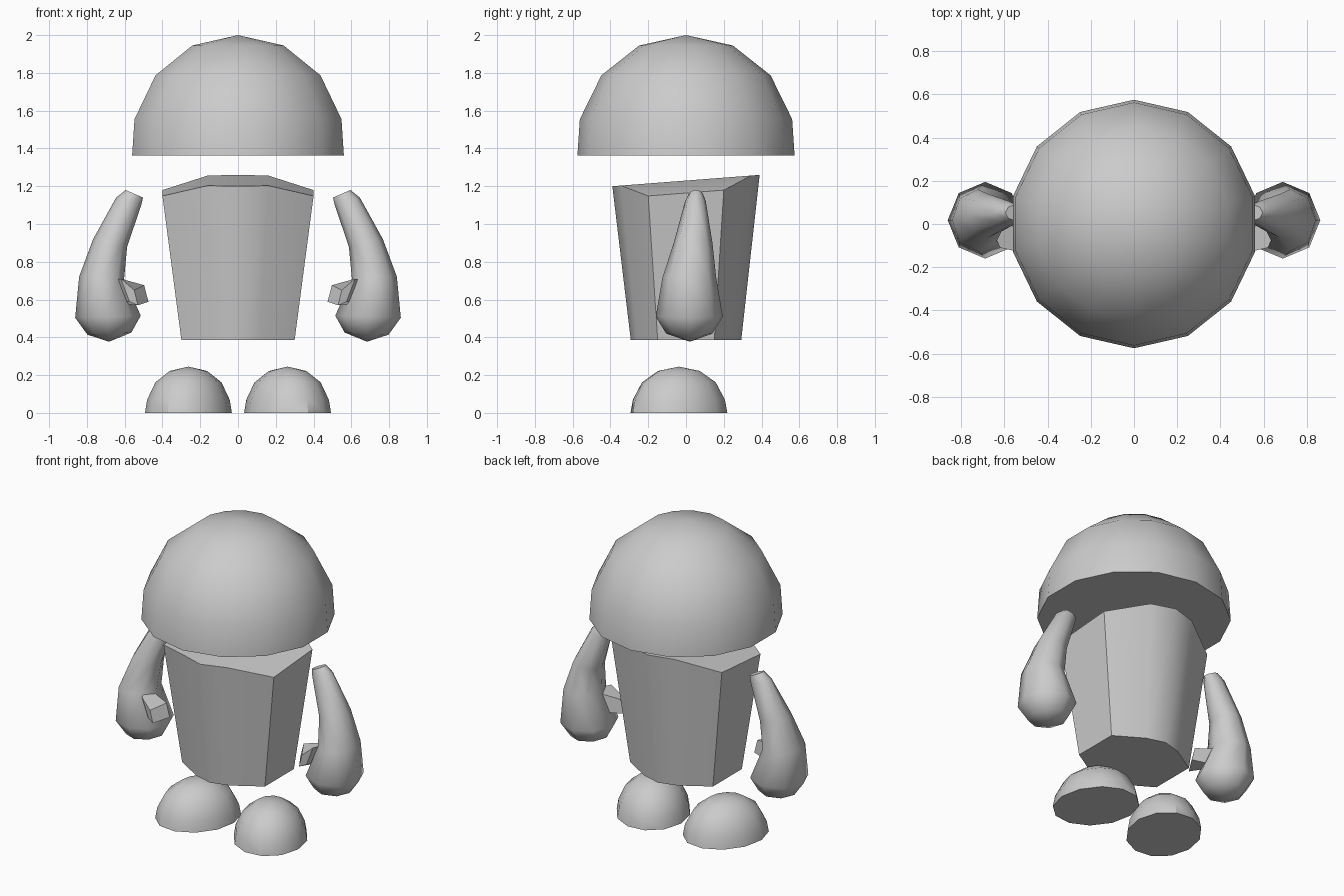
import bpy, bmesh
from math import sin, cos, pi, radians
from mathutils import Vector, Matrix

if "Cube" in bpy.data.objects:
    bpy.data.objects.remove(bpy.data.objects["Cube"])


def finish(name, bm, angle=35):
    bmesh.ops.recalc_face_normals(bm, faces=bm.faces)
    mesh = bpy.data.meshes.new(name)
    bm.to_mesh(mesh)
    bm.free()
    obj = bpy.data.objects.new(name, mesh)
    bpy.context.collection.objects.link(obj)
    bpy.ops.object.select_all(action='DESELECT')
    obj.select_set(True)
    bpy.context.view_layer.objects.active = obj
    bpy.ops.object.shade_smooth_by_angle(angle=radians(angle))
    return obj


def loft(rings, apex=None):
    """Skin a stack of rings; cap the start flat, and the end flat or with a fan."""
    bm = bmesh.new()
    loops = [[bm.verts.new(p) for p in ring] for ring in rings]
    n = len(loops[0])
    for a, b in zip(loops, loops[1:]):
        for i in range(n):
            j = (i + 1) % n
            bm.faces.new((a[i], a[j], b[j], b[i]))
    bm.faces.new(loops[0])
    if apex is None:
        bm.faces.new(loops[-1])
    else:
        tip = bm.verts.new(apex)
        for i in range(n):
            bm.faces.new((loops[-1][i], loops[-1][(i + 1) % n], tip))
    return bm


def dome(name, sides, profile, top, scale=(1, 1), turn=0, loc=(0, 0, 0)):
    rings = [[(r * scale[0] * sin(2 * pi * i / sides), r * scale[1] * cos(2 * pi * i / sides), z)
              for i in range(sides)] for r, z in profile]
    bm = loft(rings, (0, 0, top))
    bm.transform(Matrix.Translation(loc) @ Matrix.Rotation(turn, 4, 'Z'))
    return finish(name, bm)


# Head: flat-bottomed dome
dome("head", 14, [(.575, 1.362), (.562, 1.555), (.448, 1.787), (.248, 1.945)], 2.0)

# Body: tapered tub with a sloping, slightly crowned top
half = [(0, -.39), (.16, -.345), (.4, -.2), (.4, .2), (.16, .345), (0, .39)]
outline = half + [(-x, y) for x, y in half[-2:0:-1]]
bm = bmesh.new()
low = [bm.verts.new((x * .75, y * .75, .387)) for x, y in outline]
high = [bm.verts.new((x, y, 1.23 + .077 * y - (.066 if abs(x) > .3 else 0))) for x, y in outline]
for i in range(10):
    j = (i + 1) % 10
    bm.faces.new((low[i], low[j], high[j], high[i]))
bm.faces.new(low)
for a, b, c, d in ((0, 1, 4, 5), (1, 2, 3, 4), (0, 5, 6, 9), (9, 6, 7, 8)):
    bm.faces.new([high[k] for k in (a, b, c, d)])
finish("body", bm)

# Arm rings from shoulder to hand: inner x, z, outer x, z, front y, back y
arm_rings = [(.503, 1.14, .595, 1.18, .015, .09), (.512, 1.10, .645, 1.14, -.005, .105),
             (.587, .88, .767, .92, -.065, .14), (.603, .71, .841, .721, -.125, .16),
             (.515, .515, .862, .504, -.16, .195), (.565, .425, .797, .414, -.105, .14)]

for side, s in (("right", 1), ("left", -1)):
    # Arm with rounded hand
    rings = []
    for xi, zi, xo, zo, y0, y1 in arm_rings:
        c = Vector((xi + xo, y0 + y1, zi + zo)) / 2
        u = Vector((xo - xi, 0, zo - zi)) / 2
        v = Vector((0, y1 - y0, 0)) / 2
        ring = [c + u * cos(k * pi / 4) + v * sin(k * pi / 4) for k in range(8)]
        rings.append([(p.x * s, p.y, p.z) for p in ring])
    finish(side + "_arm", loft(rings, (.683 * s, .02, .377)), 50)

    # Thumb: small block pointing inwards and forwards
    base = [(.62, -.11, .71), (.68, .03, .71), (.65, .03, .58), (.575, -.11, .59)]
    tip = [(.55, -.125, .65), (.497, -.03, .676), (.474, -.03, .588), (.53, -.125, .57)]
    finish(side + "_thumb", loft([[(x * s, y, z) for x, y, z in r] for r in (base, tip)]))

    # Foot: oval dome with the toes turned out
    dome(side + "_foot", 12, [(1, 0), (.95, .07), (.76, .162), (.43, .222)], .245,
         (.222, .267), radians(24) * s, (.2625 * s, -.0375, 0))
